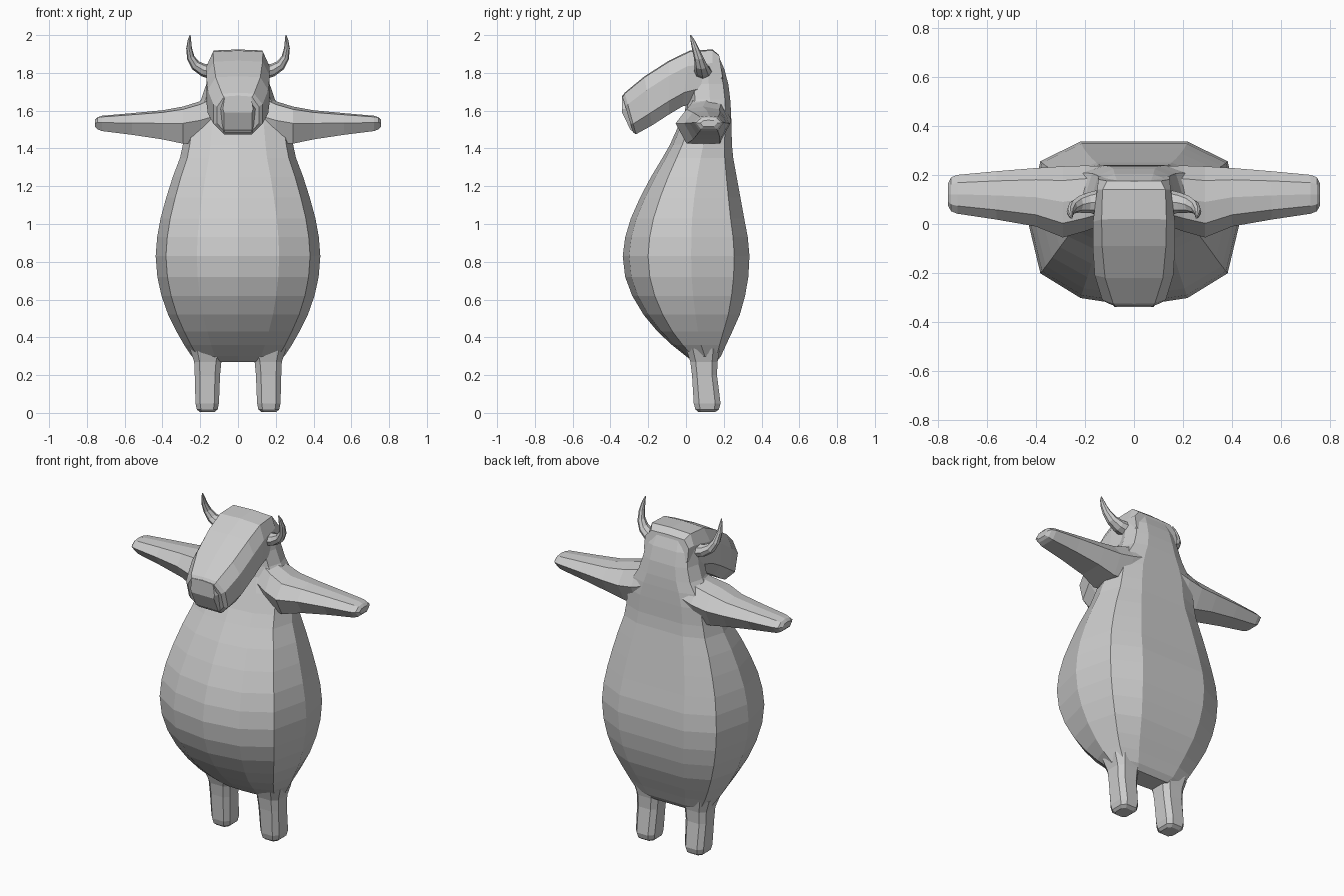
import bpy, bmesh, math
from mathutils import Vector

hide = bpy.data.materials.new("pale grey")
hide.diffuse_color = (0.6, 0.6, 0.6, 1)


def loft(name, rings):
    """Skin a list of equal-length rings and cap both ends."""
    bm = bmesh.new()
    rows = [[bm.verts.new(p) for p in r] for r in rings]
    n = len(rows[0])
    for a, b in zip(rows, rows[1:]):
        for i in range(n):
            j = (i + 1) % n
            bm.faces.new((a[i], a[j], b[j], b[i]))
    bm.faces.new(rows[0][::-1])
    bm.faces.new(rows[-1])
    bmesh.ops.recalc_face_normals(bm, faces=bm.faces)
    me = bpy.data.meshes.new(name)
    bm.to_mesh(me)
    bm.free()
    me.materials.append(hide)
    ob = bpy.data.objects.new(name, me)
    bpy.context.collection.objects.link(ob)
    return ob


def mirrored(name, rings):
    """Loft a part on the right and its reflection on the left."""
    loft("right_" + name, rings)
    loft("left_" + name, [[(-x, y, z) for x, y, z in r] for r in rings])


# Body and neck: height, half width, front y, back y
def body_ring(z, w, f, b):
    d = b - f
    half = [(0.5, f + 0.05 * d), (0.875, f + 0.2 * d), (1, f + 0.54 * d),
            (0.875, b - 0.12 * d), (0.5, b)]
    pts = [(0, f)] + [(k * w, y) for k, y in half] + [(0, b)]
    pts += [(-k * w, y) for k, y in reversed(half)]
    return [(x, y, z) for x, y in pts]


body = [(0.27, 0.20, 0.04, 0.16), (0.30, 0.245, 0.0, 0.185), (0.36, 0.285, -0.075, 0.212),
        (0.43, 0.325, -0.15, 0.245), (0.52, 0.37, -0.225, 0.285), (0.62, 0.405, -0.285, 0.313),
        (0.72, 0.427, -0.322, 0.33), (0.83, 0.436, -0.335, 0.336), (0.93, 0.428, -0.322, 0.327),
        (1.03, 0.41, -0.292, 0.308), (1.14, 0.38, -0.243, 0.288), (1.25, 0.345, -0.185, 0.268),
        (1.35, 0.307, -0.125, 0.25), (1.42, 0.292, -0.085, 0.243), (1.52, 0.275, -0.04, 0.241),
        (1.60, 0.235, -0.005, 0.238), (1.66, 0.195, 0.0, 0.234), (1.74, 0.168, 0.0, 0.224),
        (1.82, 0.158, 0.01, 0.203), (1.89, 0.135, 0.03, 0.172)]
loft("body", [body_ring(*r) for r in body])


# Head: top (y, z), bottom (y, z), top half width, middle half width, bottom half width
def head_ring(top, bottom, tw, mw, bw):
    t, b = Vector((0, *top)), Vector((0, *bottom))
    pts = [(0, 0), (tw, 0.02), (mw, 0.28), (mw, 0.75), (bw, 1), (0, 1)]
    pts += [(-x, k) for x, k in pts[4:0:-1]]
    return [tuple(t.lerp(b, k) + Vector((x, 0, 0))) for x, k in pts]


loft("head", [
    head_ring((0.175, 1.895), (0.20, 1.74), 0.11, 0.145, 0.10),
    head_ring((0.14, 1.924), (0.14, 1.67), 0.128, 0.15, 0.10),
    head_ring((0.02, 1.918), (-0.02, 1.622), 0.132, 0.167, 0.11),
    head_ring((-0.09, 1.865), (-0.09, 1.58), 0.13, 0.168, 0.12),
    head_ring((-0.22, 1.782), (-0.18, 1.522), 0.118, 0.16, 0.11),
    head_ring((-0.325, 1.695), (-0.265, 1.475), 0.085, 0.13, 0.075),
    head_ring((-0.337, 1.675), (-0.28, 1.485), 0.075, 0.11, 0.068)])
# Blunt muzzle tip
loft("muzzle", [[(x, y, z) for x, z in
                 ((-k, 1.61), (-0.07, 1.675), (0, 1.68), (0.07, 1.675), (k, 1.61),
                  (0.075, h), (-0.075, h))]
                for y, k, h in ((-0.27, 0.115, 1.48), (-0.295, 0.105, 1.50), (-0.338, 0.08, 1.59))])


# Arms: x, front y, back y, bottom z, top z
def arm_ring(x, f, b, lo, hi):
    cy, cz, hy, hz = (f + b) / 2, (lo + hi) / 2, (b - f) / 2, (hi - lo) / 2
    return [(x, cy + hy * u, cz + hz * v) for u, v in
            ((-1, 0.1), (-0.6, 0.85), (0, 1), (0.6, 0.85), (1, 0.1), (0.6, -1), (-0.6, -1))]


mirrored("arm", [arm_ring(*r) for r in (
    (0.12, 0.0, 0.235, 1.43, 1.69), (0.20, -0.03, 0.238, 1.425, 1.65),
    (0.29, -0.055, 0.235, 1.425, 1.622), (0.40, -0.01, 0.228, 1.448, 1.602),
    (0.56, 0.018, 0.215, 1.472, 1.587), (0.72, 0.042, 0.2, 1.492, 1.573),
    (0.745, 0.052, 0.19, 1.502, 1.565), (0.758, 0.075, 0.165, 1.515, 1.55))])


# Legs: height, centre x, centre y, half width, half depth
def leg_ring(z, cx, cy, w, d):
    c = 0.6
    return [(cx + w * u, cy + d * v, z) for u, v in
            ((-1, -c), (-c, -1), (c, -1), (1, -c), (1, c), (c, 1), (-c, 1), (-1, c))]


mirrored("leg", [leg_ring(*r) for r in (
    (0.005, 0.163, 0.11, 0.04, 0.045), (0.018, 0.163, 0.112, 0.055, 0.062),
    (0.05, 0.163, 0.112, 0.062, 0.071), (0.20, 0.162, 0.098, 0.067, 0.066),
    (0.27, 0.16, 0.095, 0.072, 0.072), (0.34, 0.16, 0.09, 0.095, 0.09))])

# Horns: centre x, y, z, radius, and tilt of the cross section
horn = [(0.14, 0.09, 1.805, 0.05, 0), (0.185, 0.087, 1.815, 0.042, 15),
        (0.225, 0.08, 1.84, 0.034, 40), (0.25, 0.068, 1.88, 0.026, 65),
        (0.259, 0.05, 1.93, 0.019, 88), (0.257, 0.034, 1.975, 0.011, 98),
        (0.253, 0.025, 2.0, 0.003, 105)]
rings = []
for x, y, z, r, tilt in horn:
    t = math.radians(tilt)
    rings.append([(x - 0.8 * r * math.sin(t) * math.sin(a), y + r * math.cos(a),
                   z + 0.8 * r * math.cos(t) * math.sin(a))
                  for a in (math.tau * i / 8 for i in range(8))])
mirrored("horn", rings)
